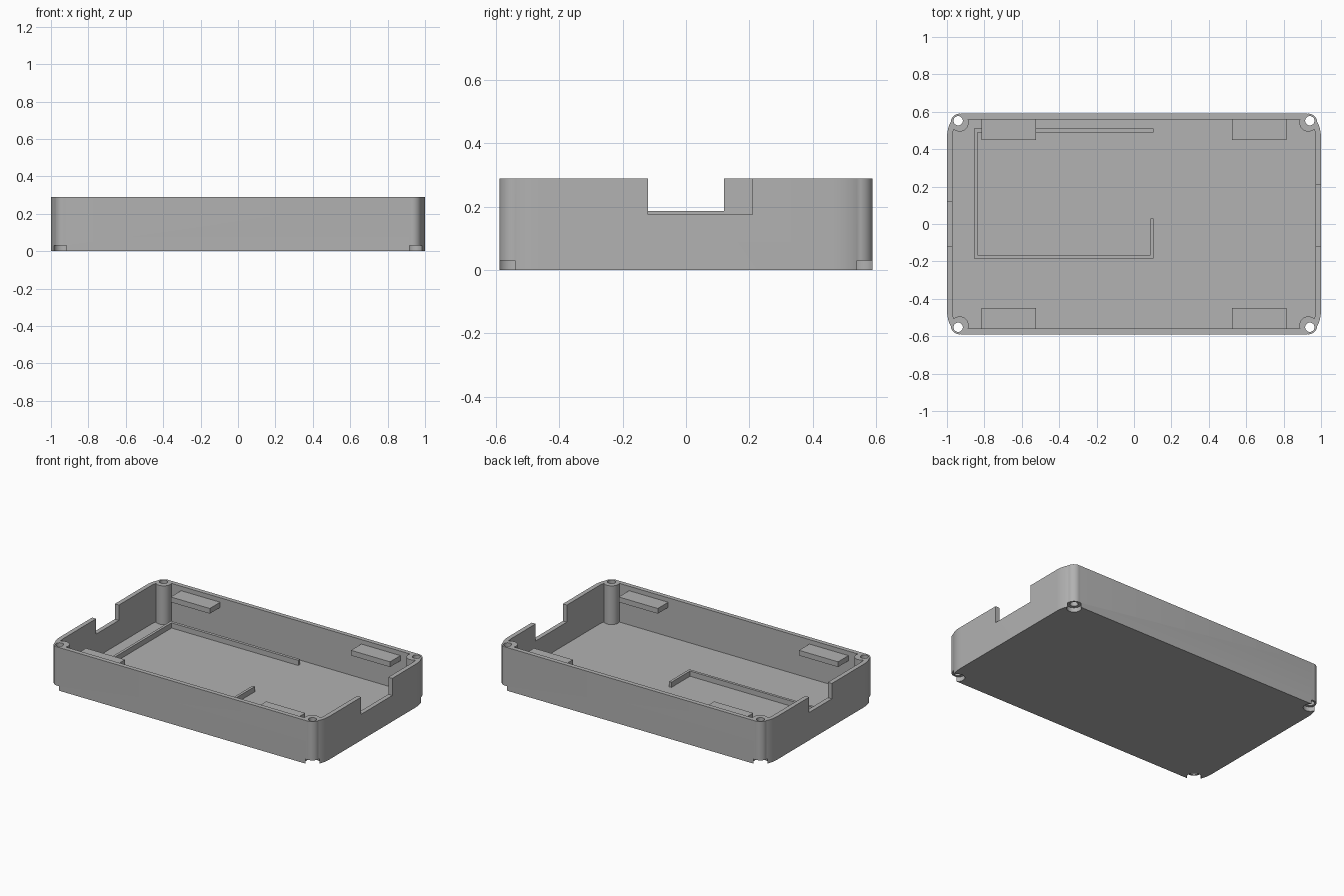
import bpy, bmesh
from math import sin, cos, pi, radians

if "Cube" in bpy.data.objects:
    bpy.data.objects.remove(bpy.data.objects["Cube"])

grey = bpy.data.materials.new("plain grey")
grey.use_nodes = True
colour = (0.445, 0.445, 0.445, 1)
grey.diffuse_color = colour
grey.node_tree.nodes["Principled BSDF"].inputs["Base Color"].default_value = colour

HEIGHT, FLOOR, WALL = 0.29, 0.03, 0.03


def prism(name, outline, z0, z1):
    """Extrude a plan outline from z0 up to z1."""
    bm = bmesh.new()
    face = bm.faces.new([bm.verts.new((x, y, z0)) for x, y in outline])
    top = bmesh.ops.extrude_face_region(bm, geom=[face])["geom"]
    verts = [v for v in top if isinstance(v, bmesh.types.BMVert)]
    bmesh.ops.translate(bm, verts=verts, vec=(0, 0, z1 - z0))
    bmesh.ops.recalc_face_normals(bm, faces=bm.faces)
    mesh = bpy.data.meshes.new(name)
    bm.to_mesh(mesh)
    bm.free()
    mesh.materials.append(grey)
    obj = bpy.data.objects.new(name, mesh)
    bpy.context.collection.objects.link(obj)
    return obj


def box(name, x0, x1, y0, y1, z0, z1):
    return prism(name, [(x0, y0), (x1, y0), (x1, y1), (x0, y1)], z0, z1)


def circle(cx, cy, r, n=32):
    return [(cx + r * cos(2 * pi * i / n), cy + r * sin(2 * pi * i / n)) for i in range(n)]


def rounded(hx, hy, rx, ry, n=12):
    """Rectangle outline with elliptical corners."""
    pts = []
    for quarter, (sx, sy) in enumerate([(1, 1), (-1, 1), (-1, -1), (1, -1)]):
        for i in range(n + 1):
            a = (quarter + i / n) * pi / 2
            pts.append((sx * (hx - rx) + rx * cos(a), sy * (hy - ry) + ry * sin(a)))
    return pts


def combine(target, tool, operation):
    mod = target.modifiers.new("combine", 'BOOLEAN')
    mod.object, mod.operation, mod.solver = tool, operation, 'EXACT'
    bpy.context.view_layer.objects.active = target
    bpy.ops.object.modifier_apply(modifier=mod.name)
    bpy.data.objects.remove(tool)


# Open tray
tray = prism("tray", rounded(1, 0.59, 0.08, 0.13), 0, HEIGHT)
cavity = prism("cavity", rounded(1 - WALL, 0.59 - WALL, 0.05, 0.1), FLOOR, HEIGHT + 0.1)
combine(tray, cavity, 'DIFFERENCE')

# Corner screw posts with through holes and open pockets underneath
corners = [(sx, sy) for sx in (-1, 1) for sy in (-1, 1)]
for sx, sy in corners:
    combine(tray, prism("post", circle(sx * 0.932, sy * 0.542, 0.048), 0.01, HEIGHT), 'UNION')
for sx, sy in corners:
    x, y = sx * 0.94, sy * 0.552
    combine(tray, prism("pocket", circle(x, y, 0.045), -0.1, FLOOR), 'DIFFERENCE')
    combine(tray, prism("hole", circle(x, y, 0.025), -0.1, HEIGHT + 0.1), 'DIFFERENCE')

# Cable notches in the two end walls
combine(tray, box("notch", 0.9, 1.1, -0.12, 0.21, 0.175, 0.5), 'DIFFERENCE')
combine(tray, box("notch", -1.1, -0.9, -0.12, 0.12, 0.187, 0.5), 'DIFFERENCE')

bpy.ops.object.select_all(action='DESELECT')
tray.select_set(True)
bpy.context.view_layer.objects.active = tray
bpy.ops.object.shade_smooth_by_angle(angle=radians(30))

# Tabs on the long walls
for sx, sy in corners:
    xs = sorted((sx * 0.525, sx * 0.815))
    ys = sorted((sy * 0.45, sy * 0.565))
    name = ("back" if sy > 0 else "front") + ("_left" if sx > 0 else "_right") + "_tab"
    box(name, *xs, *ys, 0.225, 0.26)

# Low locating ridge on the floor
z0, z1 = FLOOR - 0.005, 0.065
box("back_ridge", -0.855, 0.105, 0.49, 0.51, z0, z1)
box("right_ridge", -0.855, -0.837, -0.167, 0.49, z0, z1)
box("front_ridge", -0.855, 0.105, -0.185, -0.167, z0, z1)
box("left_ridge", 0.087, 0.105, -0.167, 0.03, z0, z1)
